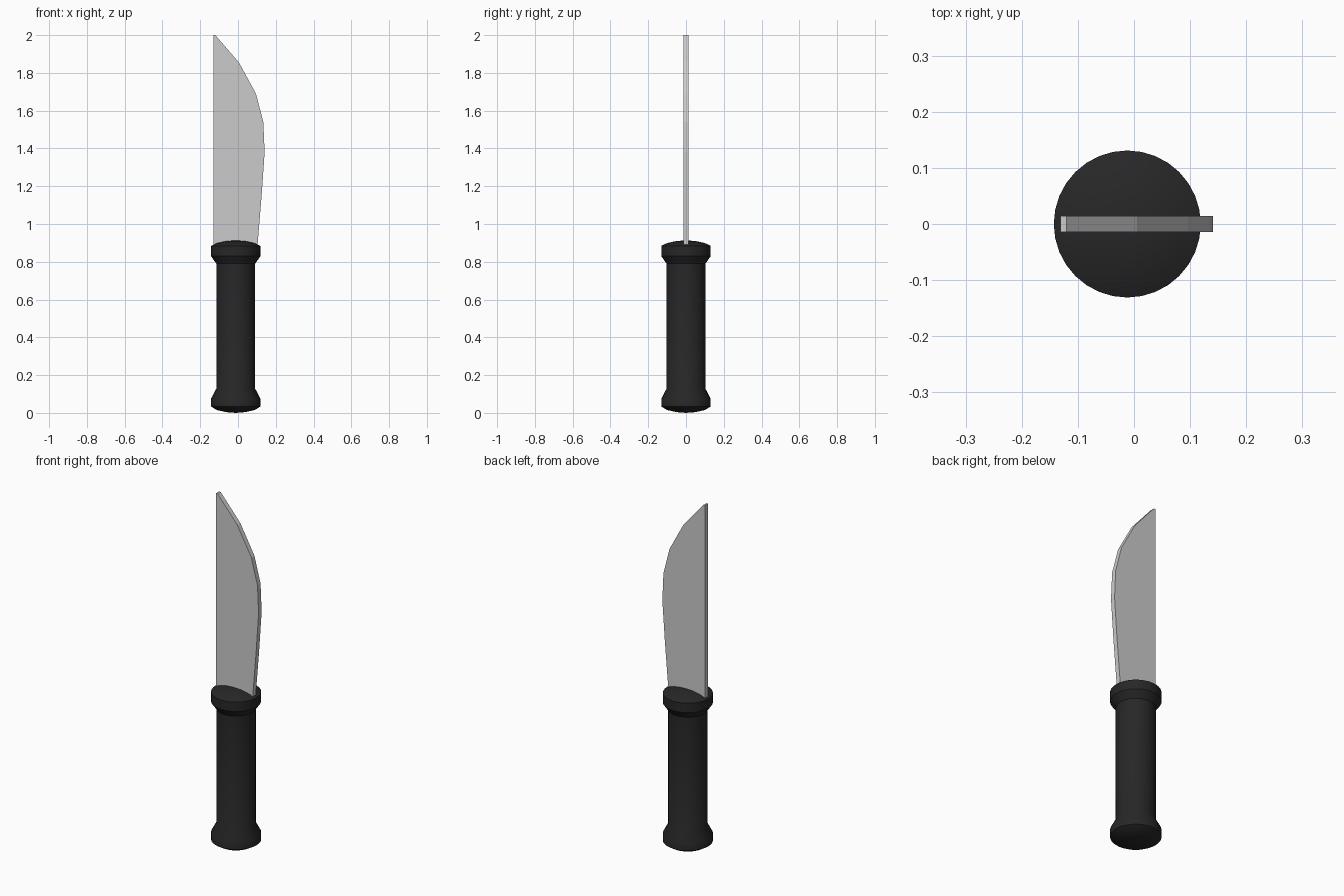
import bpy, bmesh
from math import tau, radians
from mathutils import Matrix

if "Cube" in bpy.data.objects:
    bpy.data.objects.remove(bpy.data.objects["Cube"])

AXIS_X = -0.012
SIDES = 32


def make_object(name, bm):
    bmesh.ops.recalc_face_normals(bm, faces=bm.faces)
    mesh = bpy.data.meshes.new(name)
    bm.to_mesh(mesh)
    bm.free()
    obj = bpy.data.objects.new(name, mesh)
    bpy.context.collection.objects.link(obj)
    return obj


def lathe(name, profile):
    bm = bmesh.new()
    verts = [bm.verts.new((r, 0, z)) for r, z in profile]
    edges = [bm.edges.new(pair) for pair in zip(verts, verts[1:])]
    bmesh.ops.spin(bm, geom=verts + edges, cent=(0, 0, 0), axis=(0, 0, 1),
                   angle=tau, steps=SIDES)
    bmesh.ops.remove_doubles(bm, verts=bm.verts, dist=1e-5)
    bmesh.ops.transform(bm, matrix=Matrix.Translation((AXIS_X, 0, 0)), verts=bm.verts)
    return make_object(name, bm)


def plate(name, outline, thickness):
    bm = bmesh.new()
    face = bm.faces.new([bm.verts.new((x, -thickness / 2, z)) for x, z in outline])
    ext = bmesh.ops.extrude_face_region(bm, geom=[face], use_keep_orig=True)
    moved = [v for v in ext["geom"] if isinstance(v, bmesh.types.BMVert)]
    bmesh.ops.translate(bm, vec=(0, thickness, 0), verts=moved)
    return make_object(name, bm)


# Handle: slim grip with flared collars and gently domed ends
handle = lathe("handle", [
    (0, 0), (0.05, 0.004), (0.10, 0.015), (0.131, 0.034),
    (0.131, 0.075), (0.103, 0.128),
    (0.103, 0.79), (0.131, 0.83),
    (0.131, 0.884), (0.10, 0.899), (0.05, 0.910), (0, 0.913)])
black = bpy.data.materials.new("black_grip")
black.diffuse_color = (0.02, 0.02, 0.02, 1)
black.use_nodes = True
black.node_tree.nodes["Principled BSDF"].inputs["Base Color"].default_value = black.diffuse_color
handle.data.materials.append(black)
bpy.context.view_layer.objects.active = handle
handle.select_set(True)
bpy.ops.object.shade_smooth_by_angle(angle=radians(30))

# Blade: flat plate with straight spine and curved cutting edge
plate("blade", [
    (-0.131, 0.86), (0.101, 0.86), (0.125, 1.15), (0.141, 1.38), (0.134, 1.54),
    (0.095, 1.69), (0.005, 1.855), (-0.120, 2.0), (-0.131, 2.0)], 0.028)
